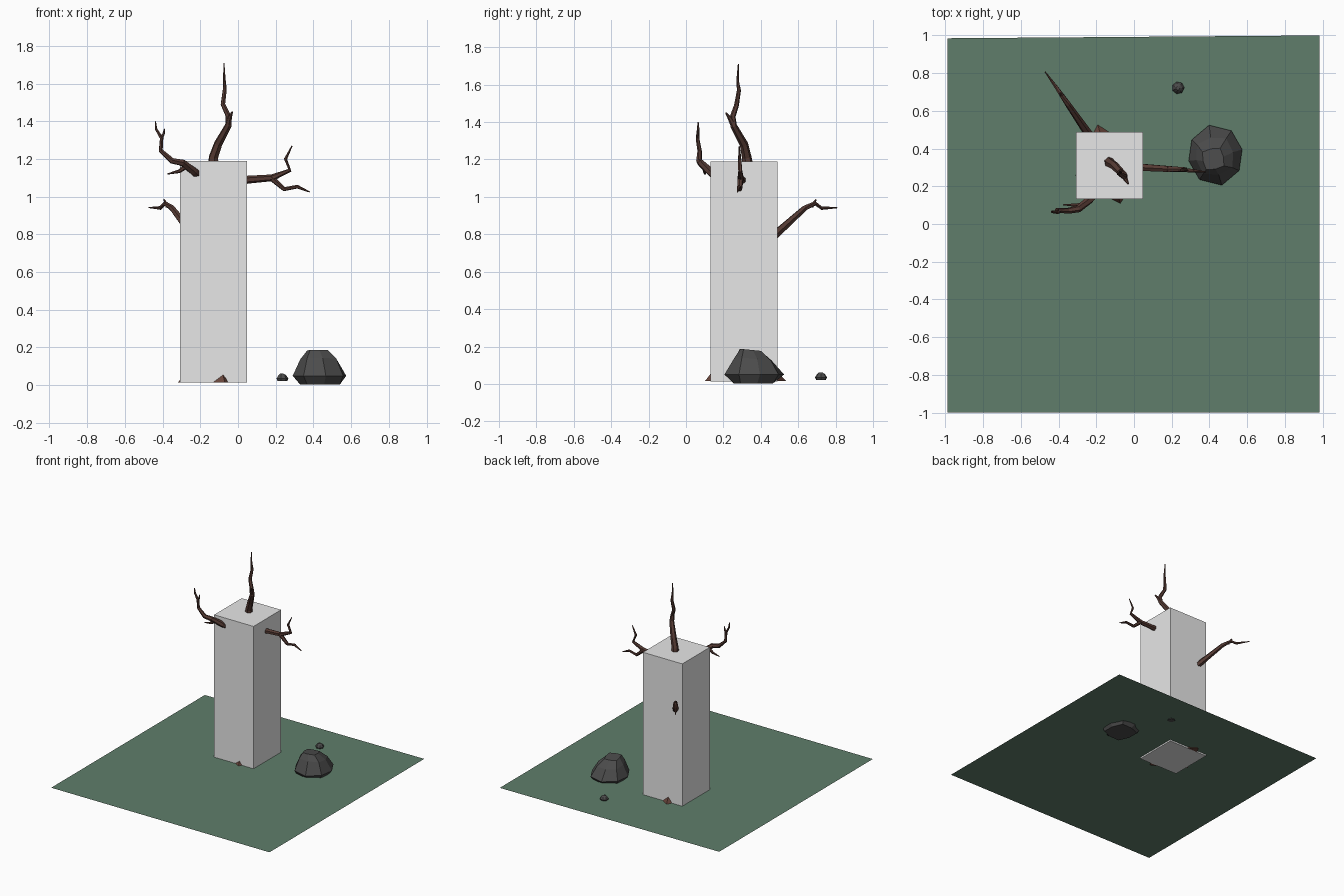
import bpy, bmesh, math
from mathutils import Vector


def material(name, rgb):
    m = bpy.data.materials.new(name)
    m.diffuse_color = (*rgb, 1)
    return m


GRASS = material("grass green", (0.115, 0.208, 0.146))
STONE = material("stone grey", (0.07, 0.07, 0.07))
BARK = material("dark bark", (0.09, 0.042, 0.033))
ROOT = material("root bark", (0.14, 0.06, 0.045))
BLOCK = material("light grey", (0.8, 0.8, 0.8))


def finish(name, bm, mat):
    bmesh.ops.recalc_face_normals(bm, faces=bm.faces)
    me = bpy.data.meshes.new(name)
    bm.to_mesh(me)
    bm.free()
    me.materials.append(mat)
    ob = bpy.data.objects.new(name, me)
    bpy.context.collection.objects.link(ob)
    return ob


def skin(bm, rings):
    # bridge successive rings and cap both ends
    n = len(rings[0])
    rows = [[bm.verts.new(p) for p in r] for r in rings]
    for a, b in zip(rows, rows[1:]):
        for i in range(n):
            j = (i + 1) % n
            bm.faces.new((a[i], a[j], b[j], b[i]))
    bm.faces.new(rows[0][::-1])
    bm.faces.new(rows[-1])


def tube(bm, path, n=6):
    # path entries: x, y, z, radius
    pts = [Vector(p[:3]) for p in path]
    rings = []
    for i, p in enumerate(pts):
        d = (pts[min(i + 1, len(pts) - 1)] - pts[max(i - 1, 0)]).normalized()
        ref = Vector((0.35, 0.93, 0.1)) if abs(d.y) < 0.75 else Vector((1, 0, 0.2))
        u = d.cross(ref).normalized()
        v = d.cross(u)
        rings.append([p + path[i][3] * (u * math.cos(t) + v * math.sin(t))
                      for t in (math.tau * k / n for k in range(n))])
    skin(bm, rings)


def branch(name, *paths):
    bm = bmesh.new()
    for p in paths:
        tube(bm, p)
    return finish(name, bm, BARK)


def ring_solid(name, mat, levels, n, turn=0):
    # levels: centre x, centre y, z, radius (or list of radii), tilt in y
    bm = bmesh.new()
    rings = []
    for cx, cy, z, r, tilt in levels:
        row = []
        for k in range(n):
            t = turn + math.tau * k / n
            rad = r[k % len(r)] if isinstance(r, (list, tuple)) else r
            dy = rad * math.sin(t)
            row.append((cx + rad * math.cos(t), cy + dy, z + tilt * dy))
        rings.append(row)
    skin(bm, rings)
    return finish(name, bm, mat)


# ground sheet
bm = bmesh.new()
bm.faces.new([bm.verts.new(p) for p in
              ((-0.99, -1, 0.026), (0.985, -1, 0.026), (0.985, 1, 0.026), (-0.99, 0.985, 0.026))])
finish("ground_sheet", bm, GRASS)

# block around the trunk
bm = bmesh.new()
bmesh.ops.create_cube(bm, size=1)
for v in bm.verts:
    v.co = Vector((-0.13 + v.co.x * 0.356, 0.31 + v.co.y * 0.356, 0.602 + v.co.z * 1.176))
finish("trunk_block", bm, BLOCK)

# trunk with flared root corners
ring_solid("trunk", ROOT, [
    (-0.13, 0.31, 0.015, [0.17, 0.155, 0.235, 0.16, 0.195, 0.16, 0.217, 0.155], 0),
    (-0.13, 0.31, 0.13, [0.11, 0.1, 0.125, 0.1], 0),
    (-0.13, 0.31, 0.35, 0.085, 0),
    (-0.14, 0.31, 0.75, 0.075, 0),
    (-0.13, 0.32, 1.08, 0.06, 0),
    (-0.13, 0.33, 1.16, 0.035, 0)], 8, math.radians(16))

# branches
branch("top_branch",
       [(-0.13, 0.335, 1.12, 0.035), (-0.13, 0.325, 1.21, 0.026), (-0.105, 0.31, 1.28, 0.023),
        (-0.05, 0.255, 1.38, 0.018), (-0.052, 0.25, 1.43, 0.015), (-0.08, 0.27, 1.49, 0.013),
        (-0.07, 0.283, 1.57, 0.011), (-0.072, 0.276, 1.62, 0.007), (-0.075, 0.28, 1.71, 0.003)],
       [(-0.053, 0.26, 1.37, 0.017), (-0.043, 0.235, 1.42, 0.012), (-0.03, 0.213, 1.45, 0.004)])

branch("right_branch",
       [(-0.1, 0.305, 1.06, 0.03), (0.05, 0.3, 1.09, 0.021), (0.18, 0.292, 1.1, 0.018),
        (0.275, 0.29, 1.14, 0.011), (0.252, 0.287, 1.2, 0.009), (0.287, 0.285, 1.27, 0.003)],
       [(0.17, 0.292, 1.105, 0.017), (0.245, 0.288, 1.04, 0.012),
        (0.315, 0.282, 1.053, 0.01), (0.38, 0.276, 1.025, 0.003)])

branch("left_branch",
       [(-0.15, 0.24, 1.05, 0.03), (-0.235, 0.13, 1.135, 0.023), (-0.295, 0.08, 1.18, 0.019),
        (-0.35, 0.07, 1.19, 0.016), (-0.41, 0.073, 1.245, 0.012), (-0.405, 0.062, 1.31, 0.01),
        (-0.435, 0.065, 1.36, 0.007), (-0.438, 0.065, 1.4, 0.003)],
       [(-0.27, 0.1, 1.165, 0.014), (-0.31, 0.1, 1.135, 0.01), (-0.375, 0.102, 1.12, 0.003)],
       [(-0.408, 0.065, 1.31, 0.009), (-0.395, 0.063, 1.33, 0.007), (-0.39, 0.063, 1.36, 0.003)])

branch("back_branch",
       [(-0.14, 0.33, 0.67, 0.035), (-0.25, 0.49, 0.81, 0.023), (-0.35, 0.635, 0.94, 0.016),
        (-0.388, 0.69, 0.965, 0.012), (-0.412, 0.725, 0.94, 0.01), (-0.472, 0.808, 0.942, 0.003)],
       [(-0.375, 0.67, 0.95, 0.012), (-0.393, 0.695, 0.985, 0.004)])

# rocks
ring_solid("boulder", STONE, [
    (0.435, 0.36, 0.003, [0.105, 0.125], 0),
    (0.432, 0.365, 0.05, [0.145, 0.155, 0.163, 0.15], 0),
    (0.428, 0.36, 0.135, [0.1, 0.112], -0.1),
    (0.42, 0.345, 0.182, [0.055, 0.068], -0.1)], 8, math.radians(12))
ring_solid("pebble", STONE, [
    (0.234, 0.722, 0.022, 0.027, 0),
    (0.234, 0.722, 0.035, 0.033, 0),
    (0.234, 0.722, 0.052, 0.022, 0),
    (0.232, 0.72, 0.061, 0.01, 0)], 7)
